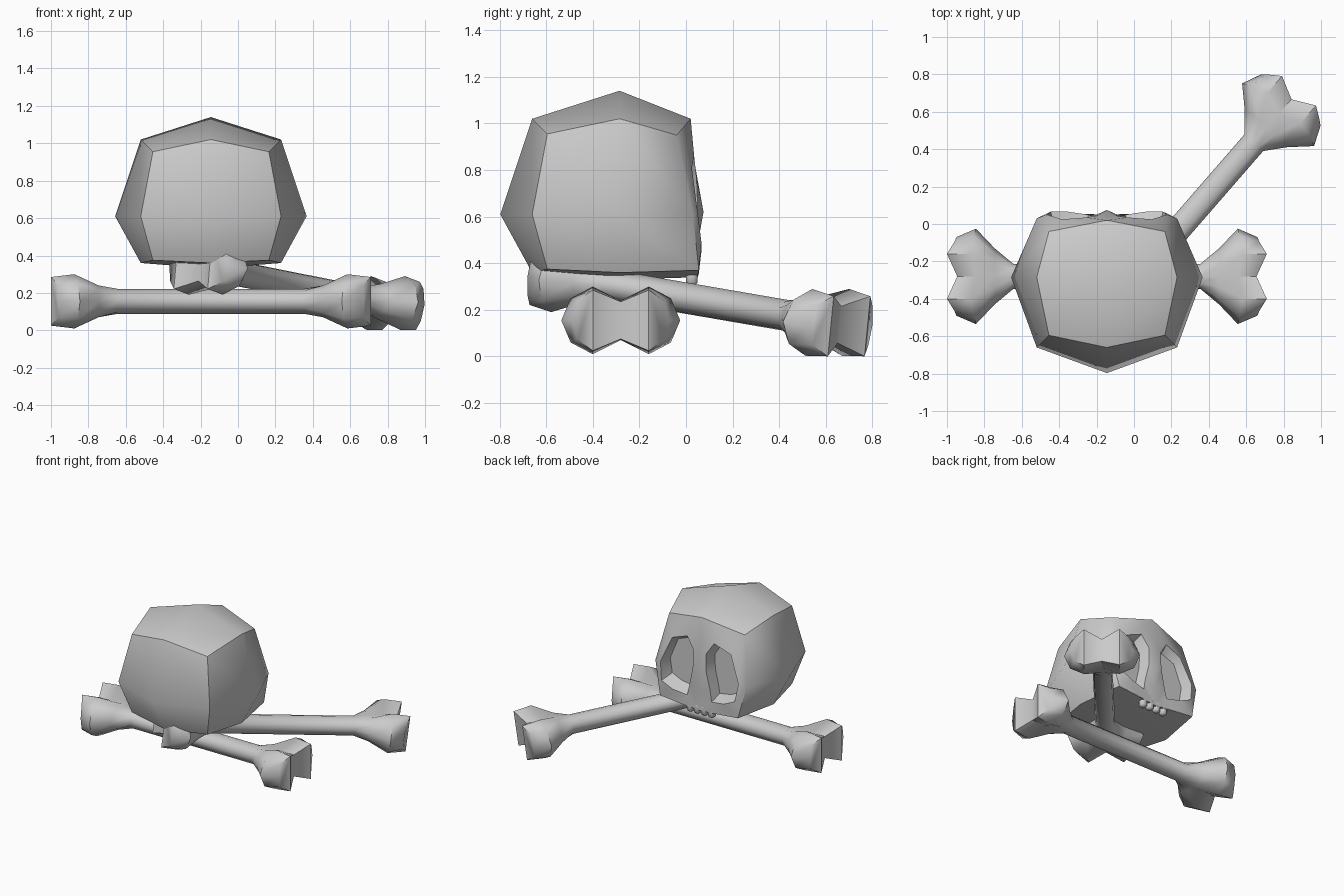
import bpy, bmesh, math
from mathutils import Vector, Matrix

if "Cube" in bpy.data.objects:
    bpy.data.objects.remove(bpy.data.objects["Cube"])

SX, SY, SZ = -0.145, -0.285, 0.61      # skull centre


def finish(bm, name, angle=60, matrix=None):
    bmesh.ops.remove_doubles(bm, verts=bm.verts, dist=0.002)
    bmesh.ops.recalc_face_normals(bm, faces=bm.faces)
    me = bpy.data.meshes.new(name)
    bm.to_mesh(me)
    bm.free()
    ob = bpy.data.objects.new(name, me)
    bpy.context.collection.objects.link(ob)
    if matrix:
        ob.matrix_world = matrix
    bpy.ops.object.select_all(action='DESELECT')
    ob.select_set(True)
    bpy.context.view_layer.objects.active = ob
    bpy.ops.object.shade_smooth_by_angle(angle=math.radians(angle))
    return ob


# Half of the face (x from skull middle, y, z): outer border, then eye rim
BORDER = [(0, .02, 1.02), (.31, -.04, .95), (.375, .03, .61), (.32, .055, .37),
          (.16, .055, .355), (0, .05, .34), (0, .05, .48), (0, .075, .62), (0, .035, .84)]
RIM = [(.11, .035, .86), (.24, .025, .81), (.32, .05, .62), (.30, .066, .49),
       (.21, .066, .45), (.10, .05, .43), (.085, .045, .51), (.055, .05, .64), (.05, .045, .77)]
FRONT = {(0, 1): BORDER[0], (1, 1): BORDER[1], (1, 0): BORDER[2],
         (1, -1): BORDER[3], (0, -1): BORDER[5]}


# Skull: rounded cube with an open front
def build_skull():
    bm = bmesh.new()
    bmesh.ops.create_cube(bm, size=2)
    bmesh.ops.subdivide_edges(bm, edges=bm.edges[:], cuts=1, use_grid_fill=True)
    for v in bm.verts[:]:
        x, y, z = (round(c) for c in v.co)
        n = abs(x) + abs(y) + abs(z)
        if y == 1 and n == 1:
            bm.verts.remove(v)
        elif y == 1:
            p = FRONT[abs(x), z]
            v.co = (SX + x * p[0], p[1], p[2])
        else:
            r = (0, .512, .375, .31)[n]
            up, down = (0, .53, .41, .345)[n], (0, .28, .25, .235)[n]
            v.co = (SX + x * r, SY + y * r, SZ + (z * up if z > 0 else z * down))
    # Face with sunken eye sockets, mirrored
    eye = Vector((.175, 0, .645))
    floor = [(eye + (Vector((p[0], 0, p[2])) - eye) * .83) + Vector((0, -.03, 0)) for p in RIM]
    for side in (1, -1):
        loops = [[bm.verts.new((SX + side * p[0], p[1], p[2])) for p in ring]
                 for ring in (BORDER, RIM, floor)]
        n = len(RIM)
        for a, b in zip(loops, loops[1:]):
            for i in range(n):
                j = (i + 1) % n
                bm.faces.new((a[i], a[j], b[j], b[i]))
        bm.faces.new(loops[2])
    return finish(bm, "skull", 50)


# Bone end rings: (along, across, height) for middle, lobe, shoulder, side
ENDS = [[(.60, 0, .08), (.60, .06, .085), (.60, .12, .06), (.60, .15, 0)],
        [(.70, 0, .085), (.73, .12, .145), (.71, .215, .095), (.70, .255, 0)],
        [(.80, 0, .08), (.855, .12, .13), (.815, .185, .085), (.805, .21, 0)]]
SHAFT = [(.50, .067 * math.sin(t), .067 * math.cos(t))
         for t in (0, math.pi / 6, math.pi / 3, math.pi / 2)]


def full_ring(cols, end):
    quarter = [(s * end, u, h) for s, u, h in cols]
    half = quarter + [(s, u, -h) for s, u, h in reversed(quarter[:3])]
    return half + [(s, -u, h) for s, u, h in reversed(half[1:-1])]


def build_bone(name, matrix):
    bm = bmesh.new()
    profile = [SHAFT] + ENDS
    rings = [full_ring(c, -1) for c in reversed(profile)] + [full_ring(c, 1) for c in profile]
    rings = [[bm.verts.new(p) for p in r] for r in rings]
    for a, b in zip(rings, rings[1:]):
        for i in range(12):
            j = (i + 1) % 12
            bm.faces.new((a[i], a[j], b[j], b[i]))
    # notched end caps
    for r in (rings[0], rings[-1]):
        for q in ((0, 1, 5, 6), (1, 2, 4, 5), (2, 3, 4),
                  (0, 11, 7, 6), (11, 10, 8, 7), (10, 9, 8)):
            bm.faces.new([r[i] for i in q])
    return finish(bm, name, 50, matrix)


build_skull()
build_bone("lower_bone", Matrix.Translation((-.145, -.28, .155)))
build_bone("upper_bone", Matrix.Translation((.315, .06, .24))
           @ Matrix.Rotation(math.radians(49), 4, 'Z')
           @ Matrix.Rotation(math.radians(7.4), 4, 'Y'))

# Upper teeth
for i in range(4):
    bm = bmesh.new()
    bmesh.ops.create_cube(bm, size=1, matrix=Matrix.Translation((SX + (i - 1.5) * .058, .025, .345))
                          @ Matrix.Diagonal((.05, .05, .08, 1)))
    bmesh.ops.bevel(bm, geom=bm.edges[:], offset=.013, segments=1, affect='EDGES')
    finish(bm, f"tooth_{i + 1}", 60)
